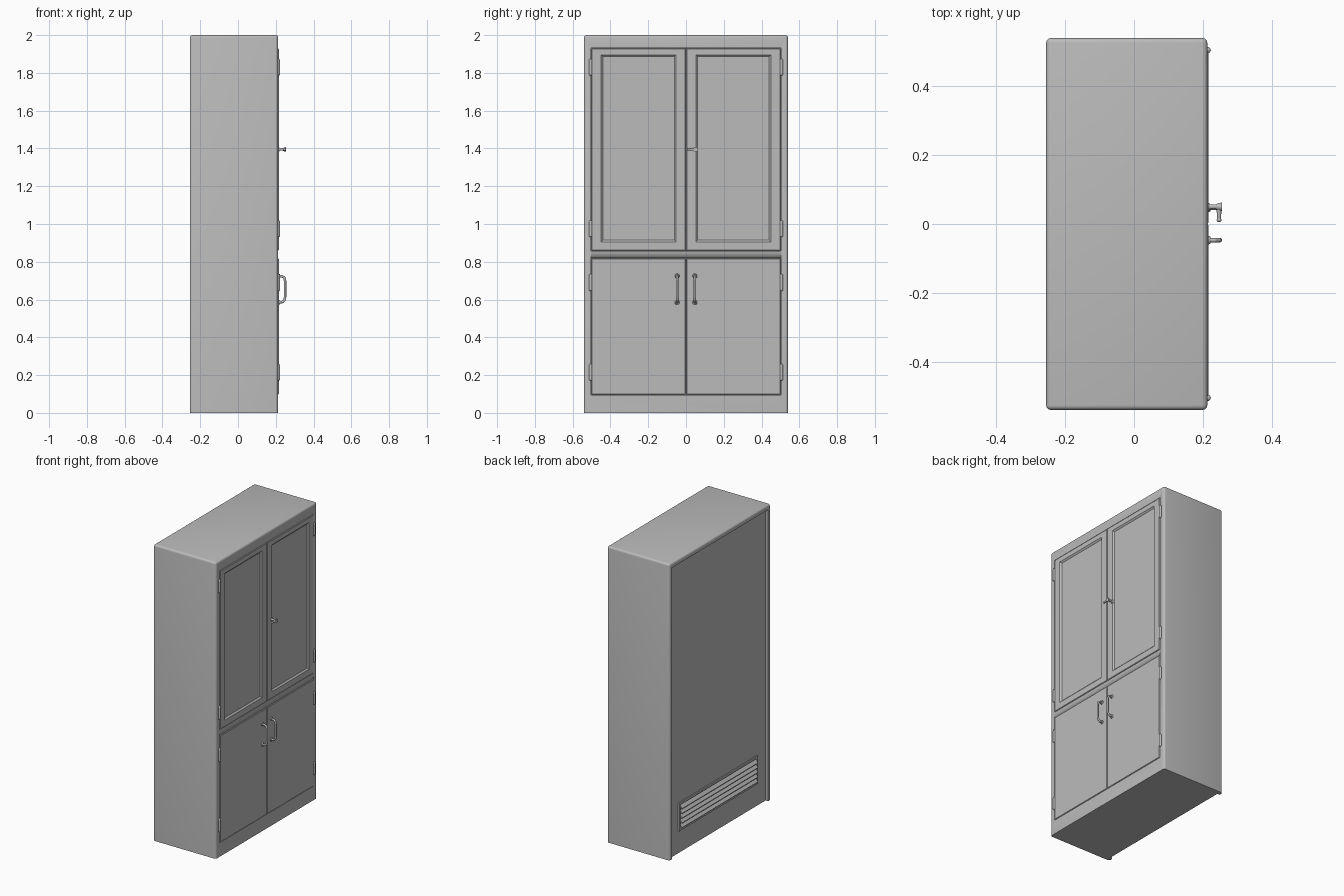
import bpy, bmesh, math
from mathutils import Matrix, Vector

if "Cube" in bpy.data.objects:
    bpy.data.objects.remove(bpy.data.objects["Cube"])

steel = bpy.data.materials.new("grey_steel")
steel.diffuse_color = (0.5, 0.5, 0.5, 1)
steel.use_nodes = True
steel.node_tree.nodes["Principled BSDF"].inputs["Base Color"].default_value = steel.diffuse_color


def finish(name, bm, angle=35):
    bmesh.ops.recalc_face_normals(bm, faces=bm.faces)
    me = bpy.data.meshes.new(name)
    bm.to_mesh(me)
    bm.free()
    ob = bpy.data.objects.new(name, me)
    bpy.context.collection.objects.link(ob)
    me.materials.append(steel)
    bpy.ops.object.select_all(action='DESELECT')
    bpy.context.view_layer.objects.active = ob
    ob.select_set(True)
    bpy.ops.object.shade_smooth_by_angle(angle=math.radians(angle))
    return ob


def box_bm(x0, x1, y0, y1, z0, z1):
    bm = bmesh.new()
    m = Matrix.Translation(((x0 + x1) / 2, (y0 + y1) / 2, (z0 + z1) / 2))
    m = m @ Matrix.Diagonal((x1 - x0, y1 - y0, z1 - z0, 1))
    bmesh.ops.create_cube(bm, size=1, matrix=m)
    return bm


def cut(target, *dims):
    cutter = finish("cutter", box_bm(*dims))
    cutter.hide_render = True
    mod = target.modifiers.new("cut", 'BOOLEAN')
    mod.operation, mod.solver, mod.object = 'DIFFERENCE', 'EXACT', cutter
    bpy.context.view_layer.objects.active = target
    bpy.ops.object.modifier_apply(modifier=mod.name)
    bpy.data.objects.remove(cutter)


def nested(name, rings):
    """Panel made of nested rectangles (x, y0, y1, z0, z1), both ends capped."""
    bm = bmesh.new()
    loops = [[bm.verts.new((x, y, z)) for y, z in ((a, c), (b, c), (b, d), (a, d))]
             for x, a, b, c, d in rings]
    for p, q in zip(loops, loops[1:]):
        for i in range(4):
            j = (i + 1) % 4
            bm.faces.new((p[i], p[j], q[j], q[i]))
    bm.faces.new(loops[0])
    bm.faces.new(loops[-1])
    return finish(name, bm, 20)


def rod(bm, a, b, r1, r2=None):
    a, b = Vector(a), Vector(b)
    d = b - a
    m = Matrix.Translation((a + b) / 2) @ d.to_track_quat('Z', 'Y').to_matrix().to_4x4()
    bmesh.ops.create_cone(bm, cap_ends=True, segments=16, radius1=r1,
                          radius2=r1 if r2 is None else r2, depth=d.length, matrix=m)


def ball(bm, c, r):
    bmesh.ops.create_uvsphere(bm, u_segments=16, v_segments=10, radius=r,
                              matrix=Matrix.Translation(c))


# Carcass: rounded upright and top edges, door openings, recessed back
bm = box_bm(-0.255, 0.213, -0.54, 0.54, 0, 2)
edges = [e for e in bm.edges if max(v.co.z for v in e.verts) > 1]
bmesh.ops.bevel(bm, geom=edges, offset=0.014, segments=4, profile=0.5, affect='EDGES')
carcass = finish("carcass", bm)
cut(carcass, 0.198, 0.3, -0.502, 0.502, 0.858, 1.932)
cut(carcass, 0.198, 0.3, -0.502, 0.502, 0.095, 0.82)
cut(carcass, -0.3, -0.236, -0.512, 0.512, -0.1, 1.968)

# Doors, each leaf mirrored left and right
for side, s in (("left", -1), ("right", 1)):
    def ring(x, inner, outer, z0, z1):
        a, b = sorted((s * inner, s * outer))
        return (x, a, b, z0, z1)
    nested("upper_door_" + side, [
        ring(0.197, 0.001, 0.5, 0.86, 1.93), ring(0.213, 0.001, 0.5, 0.86, 1.93),
        ring(0.216, 0.004, 0.497, 0.863, 1.927), ring(0.216, 0.052, 0.45, 0.904, 1.896),
        ring(0.207, 0.062, 0.44, 0.914, 1.886)])
    nested("lower_door_" + side, [
        ring(0.197, 0.0015, 0.5, 0.097, 0.818), ring(0.213, 0.0015, 0.5, 0.097, 0.818),
        ring(0.216, 0.0045, 0.497, 0.1, 0.815)])

    # Hinge barrels
    for i, z in enumerate((0.215, 0.69, 0.975, 1.83)):
        bm = bmesh.new()
        rod(bm, (0.214, s * 0.505, z - 0.036), (0.214, s * 0.505, z + 0.036), 0.009)
        for e in (-0.036, 0.036):
            ball(bm, (0.214, s * 0.505, z + e), 0.009)
        finish(f"hinge_{side}_{i + 1}", bm)

    # Bow pull handle with round feet
    y = s * 0.047
    pts = [(0.21, 0.725), (0.235, 0.723), (0.245, 0.715), (0.249, 0.70),
           (0.249, 0.61), (0.245, 0.595), (0.235, 0.587), (0.21, 0.585)]
    bm = bmesh.new()
    for (xa, za), (xb, zb) in zip(pts, pts[1:]):
        rod(bm, (xa, y, za), (xb, y, zb), 0.0065)
        ball(bm, (xb, y, zb), 0.0065)
    for z in (0.725, 0.585):
        rod(bm, (0.21, y, z), (0.222, y, z), 0.015, 0.010)
    finish("pull_handle_" + side, bm)

# Turn latch on the upper doors
bm = bmesh.new()
y, z = 0.05, 1.395
rod(bm, (0.21, y, z), (0.221, y, z), 0.013, 0.009)
rod(bm, (0.215, y, z), (0.245, y, z), 0.007)
rod(bm, (0.238, y, z), (0.255, y, z), 0.008, 0.013)
rod(bm, (0.247, y, z), (0.247, 0.012, z), 0.008, 0.005)
ball(bm, (0.247, 0.012, z), 0.007)
finish("turn_latch", bm)

# Back vent: thin frame and slanted louvres
VY, Z0, Z1 = 0.42, 0.15, 0.34
nested("vent_frame", [
    (-0.234, -VY, VY, Z0, Z1), (-0.244, -VY, VY, Z0, Z1),
    (-0.244, -VY + 0.015, VY - 0.015, Z0 + 0.015, Z1 - 0.015),
    (-0.238, -VY + 0.015, VY - 0.015, Z0 + 0.015, Z1 - 0.015)])
bm = bmesh.new()
n = 5
step = (Z1 - Z0 - 0.03) / n
for i in range(n):
    z = Z0 + 0.015 + i * step
    prof = [(-0.237, z + 0.004), (-0.255, z + 0.004), (-0.255, z + 0.008),
            (-0.237, z + step - 0.004)]
    ends = [[bm.verts.new((x, yy, zz)) for x, zz in prof]
            for yy in (-VY + 0.015, VY - 0.015)]
    bm.faces.new(ends[0])
    bm.faces.new(ends[1])
    for a in range(4):
        b = (a + 1) % 4
        bm.faces.new((ends[0][a], ends[0][b], ends[1][b], ends[1][a]))
finish("vent_louvres", bm, 20)
